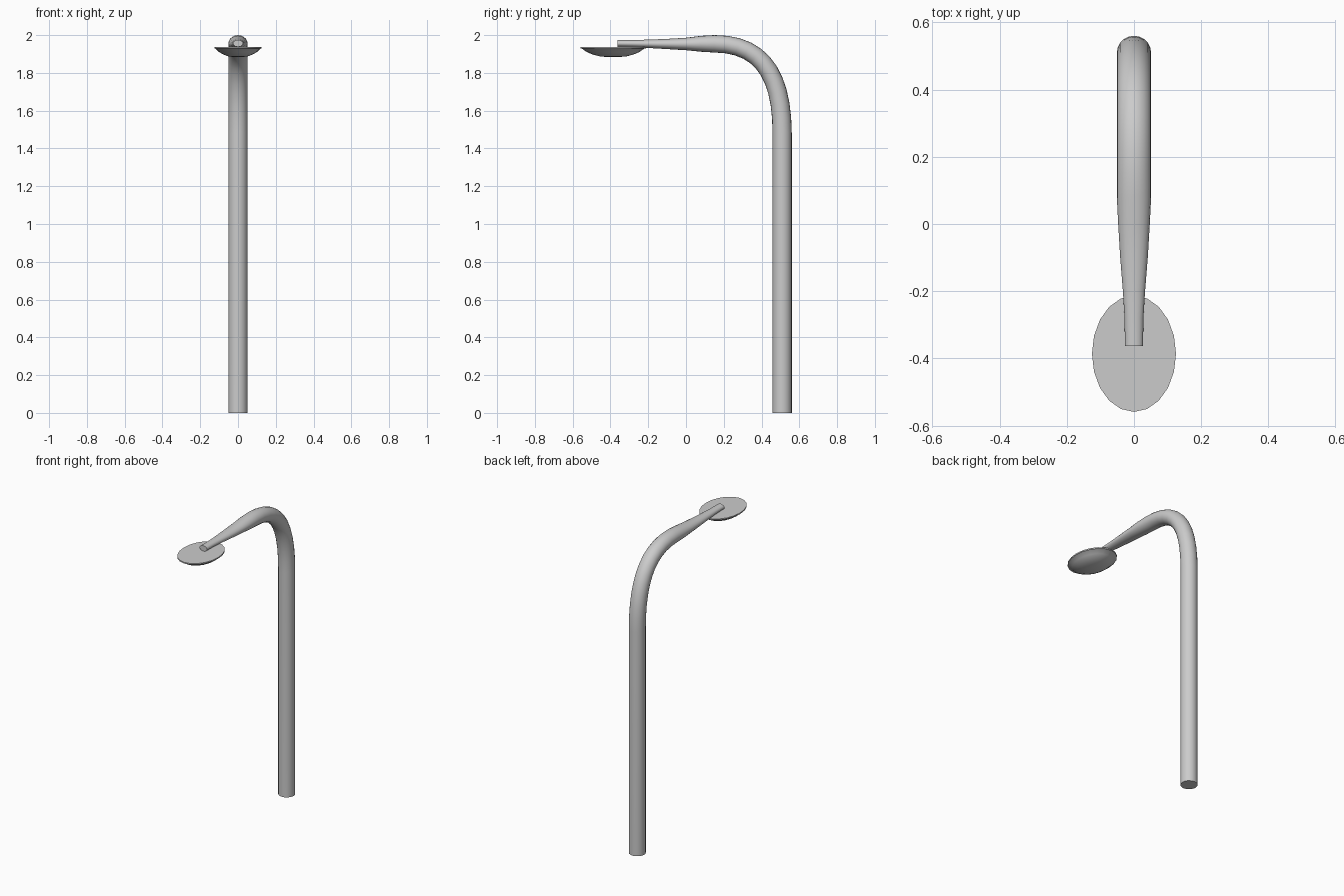
import bpy, bmesh, math
from mathutils import Vector
from mathutils.geometry import interpolate_bezier

if "Cube" in bpy.data.objects:
    bpy.data.objects.remove(bpy.data.objects["Cube"])


def loft(name, rings, angle=35):
    """Skin a list of equal-length vertex rings and cap both ends."""
    bm = bmesh.new()
    loops = [[bm.verts.new(p) for p in ring] for ring in rings]
    n = len(loops[0])
    for a, b in zip(loops, loops[1:]):
        for i in range(n):
            j = (i + 1) % n
            bm.faces.new((a[i], a[j], b[j], b[i]))
    bm.faces.new(loops[0])
    bm.faces.new(loops[-1])
    bmesh.ops.recalc_face_normals(bm, faces=bm.faces)
    mesh = bpy.data.meshes.new(name)
    bm.to_mesh(mesh)
    bm.free()
    obj = bpy.data.objects.new(name, mesh)
    bpy.context.collection.objects.link(obj)
    bpy.ops.object.select_all(action='DESELECT')
    obj.select_set(True)
    bpy.context.view_layer.objects.active = obj
    bpy.ops.object.shade_smooth_by_angle(angle=math.radians(angle))
    return obj


# Lamp post: upright, bend, then tapering flattened arm (y, z, half width, half thickness)
R = 0.051
bend = interpolate_bezier(Vector((0, 0.509, 1.48)), Vector((0, 0.509, 1.79)),
                          Vector((0, 0.40, 1.954)), Vector((0, 0.15, 1.954)), 12)
path = [(0.509, 0, R, R)]
for k, p in enumerate(bend):
    path.append((p.y, p.z, R, R - 0.005 * k / 11))
path += [(0.08, 1.954, 0.051, 0.042), (0.0, 1.953, 0.047, 0.033),
         (-0.10, 1.953, 0.041, 0.027), (-0.20, 1.954, 0.033, 0.022),
         (-0.28, 1.955, 0.028, 0.019), (-0.363, 1.956, 0.027, 0.018)]
rings = []
for k, (y, z, w, h) in enumerate(path):
    if k <= 1:
        ty, tz = 0, 1
    elif k >= 12:
        ty, tz = -1, 0
    else:
        ty, tz = path[k + 1][0] - path[k - 1][0], path[k + 1][1] - path[k - 1][1]
    d = math.hypot(ty, tz)
    ny, nz = tz / d, -ty / d
    rings.append([(w * math.cos(a), y + h * math.sin(a) * ny, z + h * math.sin(a) * nz)
                  for a in (math.tau * i / 20 for i in range(20))])
loft("lamp_post", rings)

# Lamp head: flat-topped oval dish with thin rim (scale, z)
profile = [(1.0, 1.938), (1.0, 1.930), (0.95, 1.928), (0.81, 1.911),
           (0.62, 1.897), (0.42, 1.888), (0.2, 1.884), (0.04, 1.883)]
loft("lamp_head", [[(0.125 * s * math.cos(a), -0.386 + 0.173 * s * math.sin(a), z)
                    for a in (math.tau * i / 20 for i in range(20))]
                   for s, z in profile])
